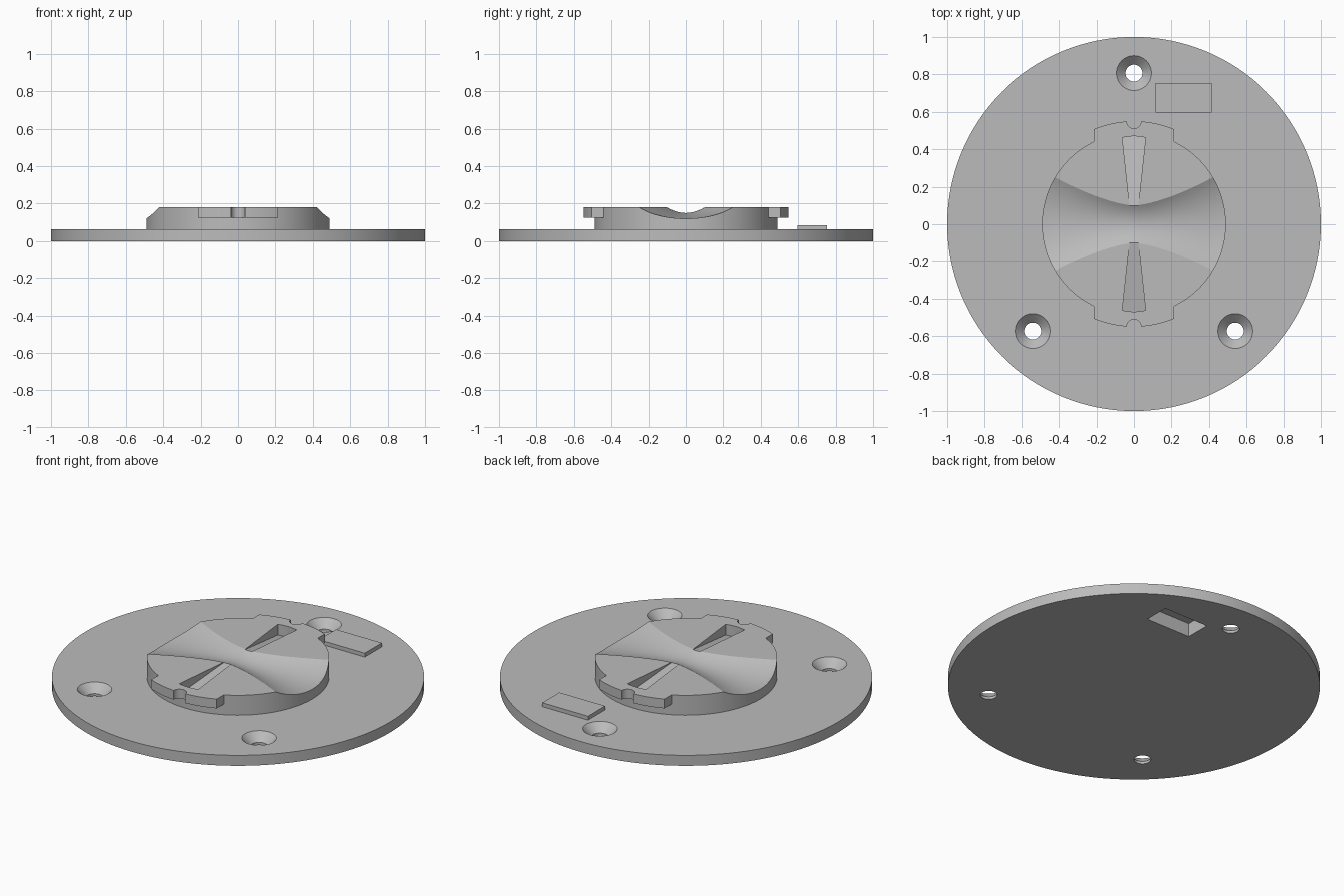
import bpy, bmesh, math

if "Cube" in bpy.data.objects:
    bpy.data.objects.remove(bpy.data.objects["Cube"])

grey = bpy.data.materials.new("satin grey")
grey.diffuse_color = (0.5, 0.5, 0.5, 1)
grey.use_nodes = True
grey.node_tree.nodes["Principled BSDF"].inputs["Base Color"].default_value = grey.diffuse_color


def finish(name, bm):
    """Turn a bmesh into a closed object with outward normals."""
    bmesh.ops.recalc_face_normals(bm, faces=bm.faces)
    me = bpy.data.meshes.new(name)
    bm.to_mesh(me)
    bm.free()
    ob = bpy.data.objects.new(name, me)
    bpy.context.collection.objects.link(ob)
    me.materials.append(grey)
    return ob


def prism(name, outline, bottom, top):
    """Upright prism; bottom is a height or a function of x, y."""
    low = bottom if callable(bottom) else (lambda x, y: bottom)
    bm = bmesh.new()
    a = [bm.verts.new((x, y, low(x, y))) for x, y in outline]
    b = [bm.verts.new((x, y, top)) for x, y in outline]
    n = len(a)
    bm.faces.new(a[::-1])
    bm.faces.new(b)
    for i in range(n):
        bm.faces.new((a[i], a[(i + 1) % n], b[(i + 1) % n], b[i]))
    return finish(name, bm)


def circle(r, n, cx=0, cy=0):
    return [(cx + r * math.cos(math.tau * i / n), cy + r * math.sin(math.tau * i / n))
            for i in range(n)]


def rect(x0, x1, y0, y1):
    return [(x0, y0), (x1, y0), (x1, y1), (x0, y1)]


def combine(ob, tool, op):
    """Apply a boolean and drop the tool object."""
    m = ob.modifiers.new(op, 'BOOLEAN')
    m.operation, m.object, m.solver = op, tool, 'EXACT'
    bpy.context.view_layer.objects.active = ob
    bpy.ops.object.modifier_apply(modifier=m.name)
    bpy.data.objects.remove(tool)


def smooth(ob, angle):
    bpy.ops.object.select_all(action='DESELECT')
    ob.select_set(True)
    bpy.context.view_layer.objects.active = ob
    bpy.ops.object.shade_smooth_by_angle(angle=math.radians(angle))


# Base plate with raised pad that is hollow from below
plate = prism("base_plate", circle(1, 128), 0, 0.062)
combine(plate, prism("pad", rect(0.115, 0.415, 0.595, 0.755), 0.03, 0.085), 'UNION')
combine(plate, prism("pocket", rect(0.12, 0.41, 0.60, 0.75), -0.1, 0.08), 'DIFFERENCE')

# Countersunk screw holes: revolved cutter profile of (radius, height)
for cx, cy in ((0, 0.807), (-0.54, -0.573), (0.54, -0.573)):
    bm = bmesh.new()
    rings = [[bm.verts.new((x, y, z)) for x, y in circle(r, 40, cx, cy)]
             for r, z in ((0.045, -0.05), (0.045, 0.015), (0.093, 0.062), (0.093, 0.1))]
    for a, b in zip(rings, rings[1:]):
        for i in range(40):
            j = (i + 1) % 40
            bm.faces.new((a[i], a[j], b[j], b[i]))
    bm.faces.new(rings[0][::-1])
    bm.faces.new(rings[-1])
    combine(plate, finish("screw_cutter", bm), 'DIFFERENCE')
smooth(plate, 25)

# Round hub with two locking tabs
TOP = 0.18
hub = prism("hub", circle(0.49, 128), 0.055, TOP)
half = math.asin(0.215 / 0.55)
for s in (1, -1):
    arc = [(0.55 * math.sin(half * k / 8), s * 0.55 * math.cos(half * k / 8))
           for k in range(8, -9, -1)]
    tab = prism("tab", arc + [(-0.215, s * 0.35), (0.215, s * 0.35)], 0.125, TOP)
    combine(hub, tab, 'UNION')
    # Locating notch in the tab rim
    combine(hub, prism("notch", circle(0.038, 32, 0, s * 0.549), 0.1, 0.25), 'DIFFERENCE')

# Finger scoop along x: narrow and shallow in the middle, wide at the rim
NX, NY = 40, 24
bm = bmesh.new()
lower, upper = [], []
for i in range(NX + 1):
    x = -0.6 + 1.2 * i / NX
    f = (abs(x) / 0.42) ** 1.5
    w, d = 0.10 + 0.15 * f, 0.03 + 0.03 * min(1, abs(x) / 0.45)
    ts = [-1.2 + 2.4 * j / NY for j in range(NY + 1)]
    lower.append([bm.verts.new((x, t * w, TOP - d * (1 - t * t))) for t in ts])
    upper.append([bm.verts.new((x, t * w, 0.3)) for t in ts])
for i in range(NX):
    for g in (lower, upper):
        for j in range(NY):
            bm.faces.new((g[i][j], g[i + 1][j], g[i + 1][j + 1], g[i][j + 1]))
    for j in (0, NY):
        bm.faces.new((lower[i][j], lower[i + 1][j], upper[i + 1][j], upper[i][j]))
for i in (0, NX):
    for j in range(NY):
        bm.faces.new((lower[i][j], lower[i][j + 1], upper[i][j + 1], upper[i][j]))
combine(hub, finish("scoop", bm), 'DIFFERENCE')

# Tapered slots along y whose floors fall towards the rim
for s in (1, -1):
    outline = [(-0.022, s * 0.09), (0.022, s * 0.09), (0.062, s * 0.462),
               (0.03, s * 0.468), (0, s * 0.47), (-0.03, s * 0.468), (-0.062, s * 0.462)]
    slot = prism("slot", outline, lambda x, y: TOP - 0.065 * (abs(y) - 0.09) / 0.38, 0.25)
    combine(hub, slot, 'DIFFERENCE')
smooth(hub, 22)
